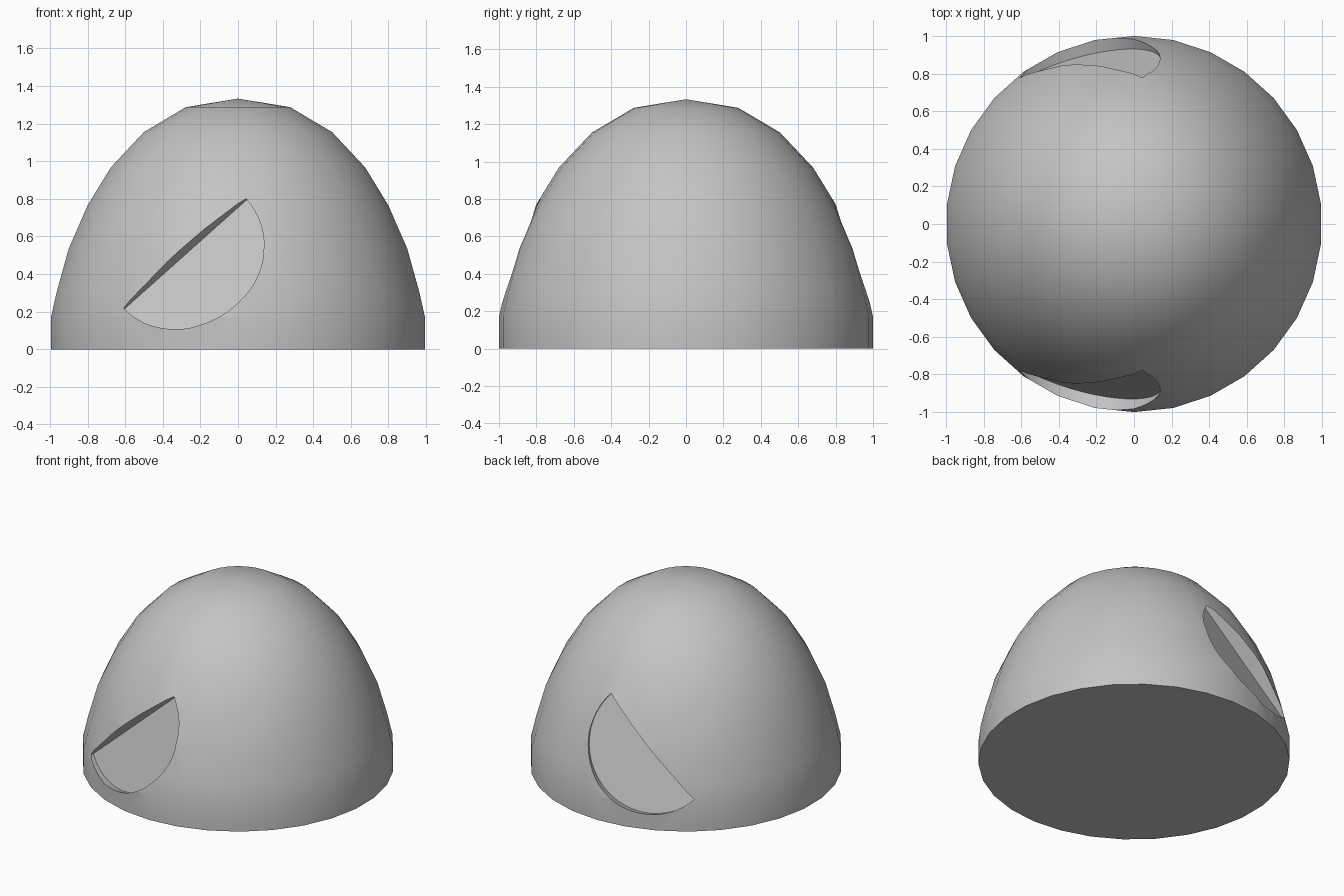
import bpy, bmesh, math
from mathutils import Vector

old = bpy.data.objects.get("Cube")
if old:
    bpy.data.objects.remove(old, do_unlink=True)

grey = bpy.data.materials.new("light grey")
grey.use_nodes = True
grey.diffuse_color = (0.55, 0.55, 0.55, 1)
grey.node_tree.nodes["Principled BSDF"].inputs["Base Color"].default_value = grey.diffuse_color


def make_object(name, bm):
    bmesh.ops.recalc_face_normals(bm, faces=bm.faces)
    mesh = bpy.data.meshes.new(name)
    bm.to_mesh(mesh)
    bm.free()
    mesh.materials.append(grey)
    obj = bpy.data.objects.new(name, mesh)
    bpy.context.collection.objects.link(obj)
    return obj


# Domed body: a 30-sided revolved profile (radius, height)
PROFILE = [(0, 0), (1, 0), (1, 0.17), (0.968, 0.31), (0.905, 0.535), (0.804, 0.765),
           (0.68, 0.967), (0.503, 1.155), (0.279, 1.287), (0, 1.333)]
bm = bmesh.new()
ring = [bm.verts.new((0, r, z)) for r, z in PROFILE]
edges = [bm.edges.new(pair) for pair in zip(ring, ring[1:])]
bmesh.ops.spin(bm, geom=ring + edges, cent=(0, 0, 0), axis=(0, 0, 1),
               angle=math.tau, steps=30)
bmesh.ops.remove_doubles(bm, verts=bm.verts, dist=0.0005)
body = make_object("dome_body", bm)


# Half-round recess cutter, leaning back with the dome; side is -1 front, +1 back
def recess_cutter(name, side, radius=0.436, lean=math.radians(23), steps=32):
    centre = Vector((-0.278, side * 0.76, 0.505))
    chord = Vector((0.746, 0, 0.666)).normalized()
    across = Vector((chord.z, 0, -chord.x))
    out = Vector((0, side, 0))
    down = across * math.cos(lean) + out * math.sin(lean)
    normal = out * math.cos(lean) - across * math.sin(lean)
    bm = bmesh.new()
    verts = []
    for i in range(steps + 1):
        a = math.pi * i / steps
        verts.append(bm.verts.new(centre + radius * (math.cos(a) * chord + math.sin(a) * down)))
    floor = bm.faces.new(verts)
    cap = bmesh.ops.extrude_face_region(bm, geom=[floor], use_keep_orig=True)
    moved = [v for v in cap["geom"] if isinstance(v, bmesh.types.BMVert)]
    bmesh.ops.translate(bm, verts=moved, vec=normal * 0.5)
    cutter = make_object(name, bm)
    cutter.hide_render = True
    return cutter


# Cut the front and back recesses
bpy.context.view_layer.objects.active = body
for name, side in (("front_recess", -1), ("back_recess", 1)):
    cutter = recess_cutter(name, side)
    cut = body.modifiers.new(name, "BOOLEAN")
    cut.operation = "DIFFERENCE"
    cut.solver = "EXACT"
    cut.object = cutter
    bpy.ops.object.modifier_apply(modifier=name)
    bpy.data.objects.remove(cutter, do_unlink=True)

# Smooth dome with crisp recess and base edges
bpy.ops.object.select_all(action="DESELECT")
body.select_set(True)
bpy.ops.object.shade_smooth_by_angle(angle=math.radians(28))
